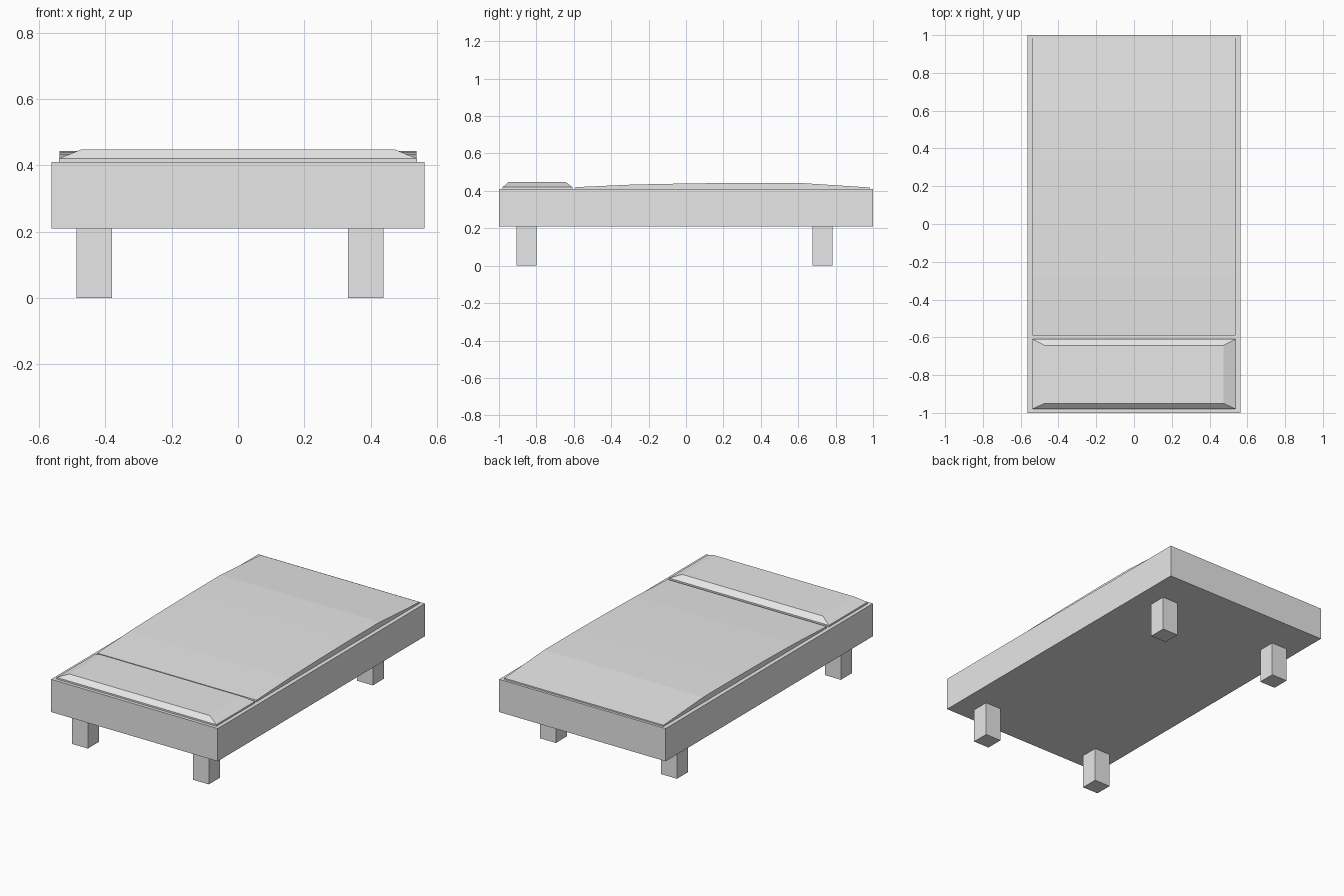
import bpy
import bmesh

if "Cube" in bpy.data.objects:
    bpy.data.objects.remove(bpy.data.objects["Cube"], do_unlink=True)

grey = bpy.data.materials.new("light_grey")
grey.use_nodes = True
colour = (0.8, 0.8, 0.8, 1)
grey.diffuse_color = colour
grey.node_tree.nodes["Principled BSDF"].inputs["Base Color"].default_value = colour


def loft(name, rings):
    """Join matching point rings into one closed, flat-shaded solid."""
    bm = bmesh.new()
    loops = [[bm.verts.new(p) for p in ring] for ring in rings]
    for a, b in zip(loops, loops[1:]):
        for i in range(len(a)):
            j = (i + 1) % len(a)
            bm.faces.new((a[i], a[j], b[j], b[i]))
    bm.faces.new(loops[0][::-1])
    bm.faces.new(loops[-1])
    bmesh.ops.recalc_face_normals(bm, faces=bm.faces)
    mesh = bpy.data.meshes.new(name)
    bm.to_mesh(mesh)
    bm.free()
    mesh.materials.append(grey)
    obj = bpy.data.objects.new(name, mesh)
    bpy.context.collection.objects.link(obj)
    return obj


def rect(x0, x1, y0, y1, z):
    return [(x0, y0, z), (x1, y0, z), (x1, y1, z), (x0, y1, z)]


def box(name, x0, x1, y0, y1, z0, z1):
    return loft(name, [rect(x0, x1, y0, y1, z) for z in (z0, z1)])


# Bed frame
box("bed_frame", -0.563, 0.563, -1, 1, 0.21, 0.41)

# Four square legs
for side, x in (("right", -0.487), ("left", 0.331)):
    for end, y in (("front", -0.907), ("back", 0.676)):
        box(f"{end}_{side}_leg", x, x + 0.107, y, y + 0.107, 0, 0.21)

# Pillow with a low upright rim and sloping edges
loft("pillow", [
    rect(-0.54, 0.54, -0.98, -0.608, 0.408),
    rect(-0.54, 0.54, -0.98, -0.608, 0.42),
    rect(-0.475, 0.475, -0.95, -0.642, 0.447),
])

# Gently crowned blanket, lofted along its length
crown = [(-0.59, 0.42), (-0.28, 0.434), (0.02, 0.44),
         (0.32, 0.443), (0.6, 0.443), (0.985, 0.418)]
loft("blanket", [
    [(-0.538, y, 0.408), (0.538, y, 0.408), (0.538, y, z), (-0.538, y, z)]
    for y, z in crown
])
